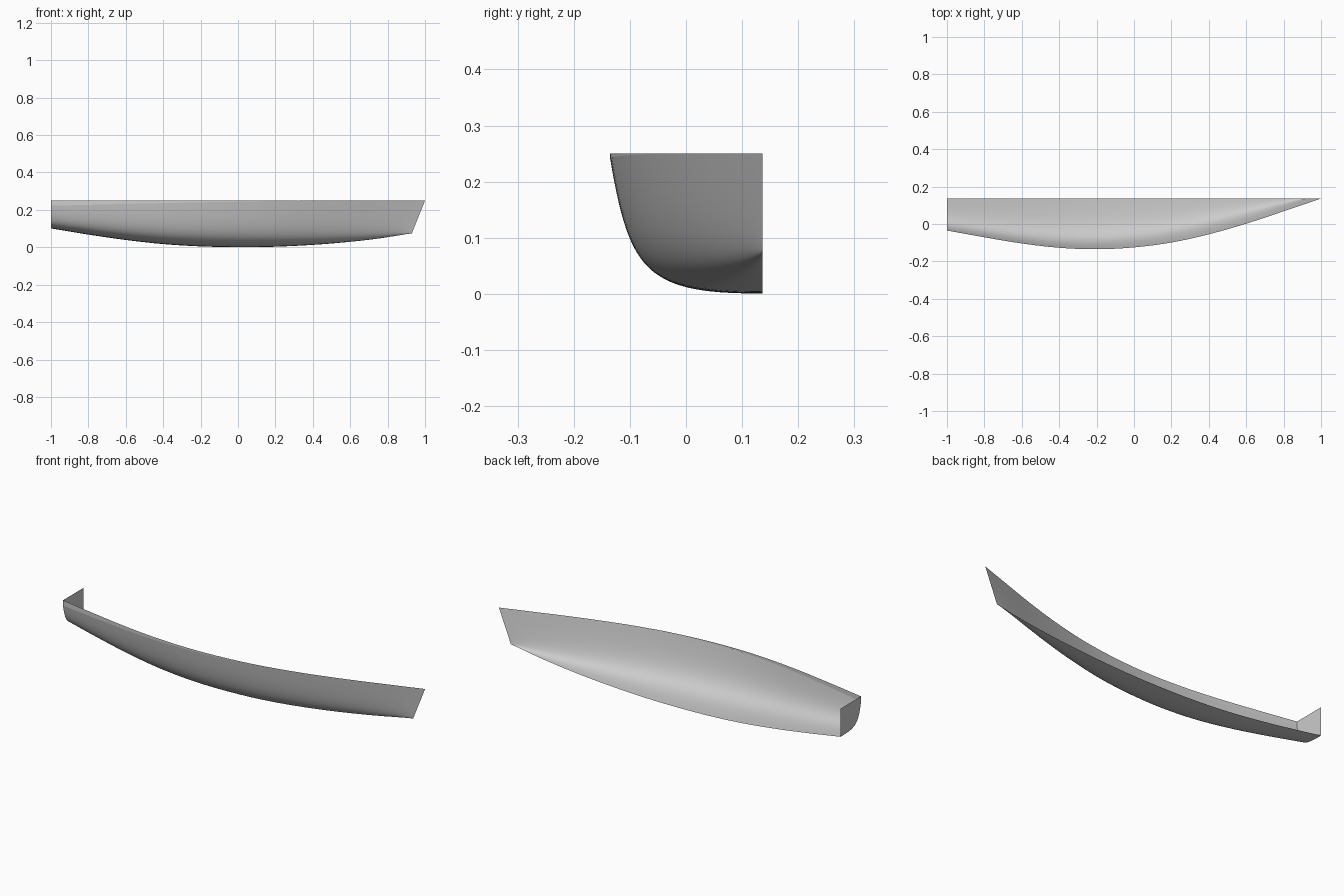
import bpy
from mathutils import Vector
from mathutils.geometry import interpolate_bezier

cube = bpy.data.objects.get("Cube")
if cube:
    bpy.data.objects.remove(cube, do_unlink=True)

CENTRE_Y = 0.136      # open centreline of the half hull
TOP_Z = 0.25
STATIONS, RIBS = 64, 32

# Half breadth at the sheer and keel height, evenly spaced from stern to bow
BREADTH = [0.171, 0.207, 0.240, 0.263, 0.271, 0.261, 0.235, 0.191, 0.134, 0.068, 0.0]
KEEL = [0.101, 0.069, 0.041, 0.019, 0.006, 0.001, 0.002, 0.010, 0.024, 0.045, 0.075]

# Rounded section from keel to sheer, as fractions of breadth and height
SECTION = interpolate_bezier(Vector((0, 0)), Vector((0.75, 0)),
                             Vector((0.87, 0.1)), Vector((1, 1)), RIBS + 1)

grey = bpy.data.materials.new("hull grey")
grey.use_nodes = True
grey.diffuse_color = (0.6, 0.6, 0.6, 1)
grey.node_tree.nodes["Principled BSDF"].inputs["Base Color"].default_value = grey.diffuse_color


def fair(values, s):
    """Smooth curve through evenly spaced values, s from 0 to 1."""
    n = len(values) - 1
    i = min(int(s * n), n - 1)
    t = s * n - i
    b, c = values[i], values[i + 1]
    a = values[i - 1] if i > 0 else 2 * b - c
    d = values[i + 2] if i + 2 <= n else 2 * c - b
    return b + 0.5 * t * (c - a + t * (2 * a - 5 * b + 4 * c - d + t * (3 * (b - c) + d - a)))


def sheer(s):
    """Height of the knuckle below the vertical rail strip."""
    return TOP_Z - 0.028 * max(0, 1 - s / 0.725) ** 1.3


def station(s):
    keel, breadth = fair(KEEL, s), fair(BREADTH, s)
    return [(-1 + s * (1.93 + 0.07 * v), CENTRE_Y - breadth * u,
             keel + (sheer(s) - keel) * v) for u, v in SECTION]


def add_part(name, verts, faces):
    mesh = bpy.data.meshes.new(name)
    mesh.from_pydata(verts, [], faces)
    mesh.materials.append(grey)
    part = bpy.data.objects.new(name, mesh)
    bpy.context.collection.objects.link(part)
    bpy.ops.object.select_all(action='DESELECT')
    part.select_set(True)
    bpy.context.view_layer.objects.active = part
    bpy.ops.object.shade_smooth_by_angle()
    return part


def add_loft(name, rows):
    m = len(rows[0])
    faces = [(i * m + j, (i + 1) * m + j, (i + 1) * m + j + 1, i * m + j + 1)
             for i in range(len(rows) - 1) for j in range(m - 1)]
    return add_part(name, [p for row in rows for p in row], faces)


# Curved side and bottom shell
add_loft("hull_shell", [station(i / STATIONS) for i in range(STATIONS + 1)])

# Vertical strip along the rail, tapering away towards the bow
rail = []
for i in range(STATIONS + 1):
    x, y, z = station(0.72 * i / STATIONS)[-1]
    rail.append([(x, y, z), (x, y, TOP_Z)])
add_loft("rail_strip", rail)

# Flat transom closing the stern
stern = station(0)
outline = stern + [(-1, stern[-1][1], TOP_Z), (-1, CENTRE_Y, TOP_Z)]
add_part("transom", outline, [tuple(range(len(outline)))])
